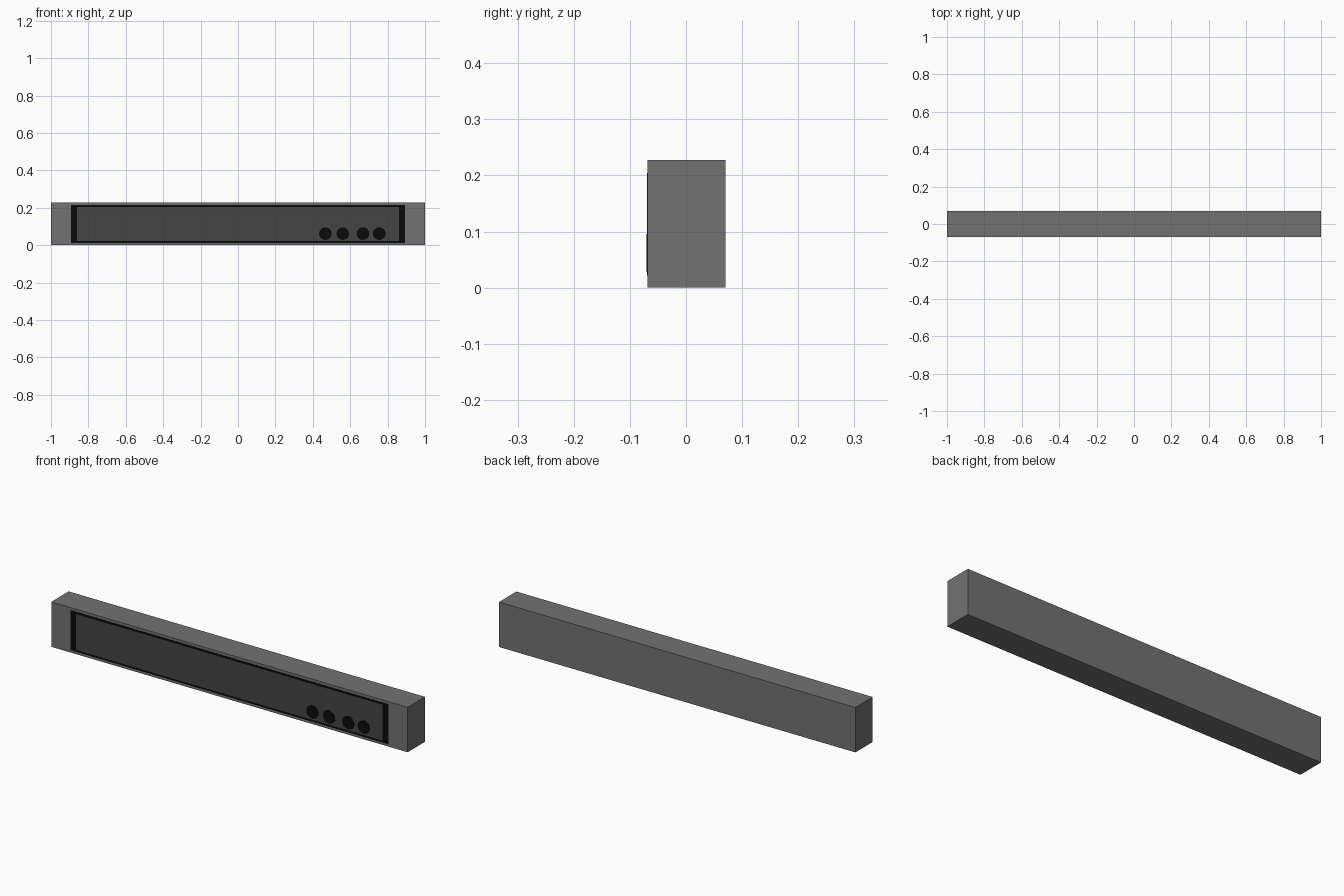
import bpy, math

if "Cube" in bpy.data.objects:
    bpy.data.objects.remove(bpy.data.objects["Cube"])


def material(name, v):
    m = bpy.data.materials.new(name)
    m.diffuse_color = (v, v, v, 1)
    m.use_nodes = True
    m.node_tree.nodes["Principled BSDF"].inputs["Base Color"].default_value = m.diffuse_color
    return m


body_grey = material("body grey", 0.17)
panel_grey = material("dark panel grey", 0.06)
black = material("black", 0.003)

FRONT = -0.0685


def box(name, x0, x1, y0, y1, z0, z1, mat):
    bpy.ops.mesh.primitive_cube_add(
        size=1, location=((x0 + x1) / 2, (y0 + y1) / 2, (z0 + z1) / 2))
    o = bpy.context.object
    o.name = name
    o.scale = (x1 - x0, y1 - y0, z1 - z0)
    bpy.ops.object.transform_apply(location=False, rotation=False, scale=True)
    o.data.materials.append(mat)
    return o


# Long cabinet
box("cabinet", -1, 1, FRONT, 0.0705, 0, 0.228, body_grey)

# Black border plate, then raised front panel inside it
box("panel_border", -0.893, 0.893, FRONT - 0.0005, FRONT + 0.002, 0.012, 0.215, black)
box("front_panel", -0.86, 0.86, FRONT - 0.0012, FRONT + 0.002, 0.022, 0.204, panel_grey)

# Four round buttons
for i, x in enumerate((0.467, 0.56, 0.668, 0.755)):
    bpy.ops.mesh.primitive_cylinder_add(
        vertices=16, radius=0.034, depth=0.005,
        location=(x, FRONT + 0.0003, 0.062), rotation=(math.pi / 2, 0, 0))
    b = bpy.context.object
    b.name = f"button_{i + 1}"
    b.data.materials.append(black)
